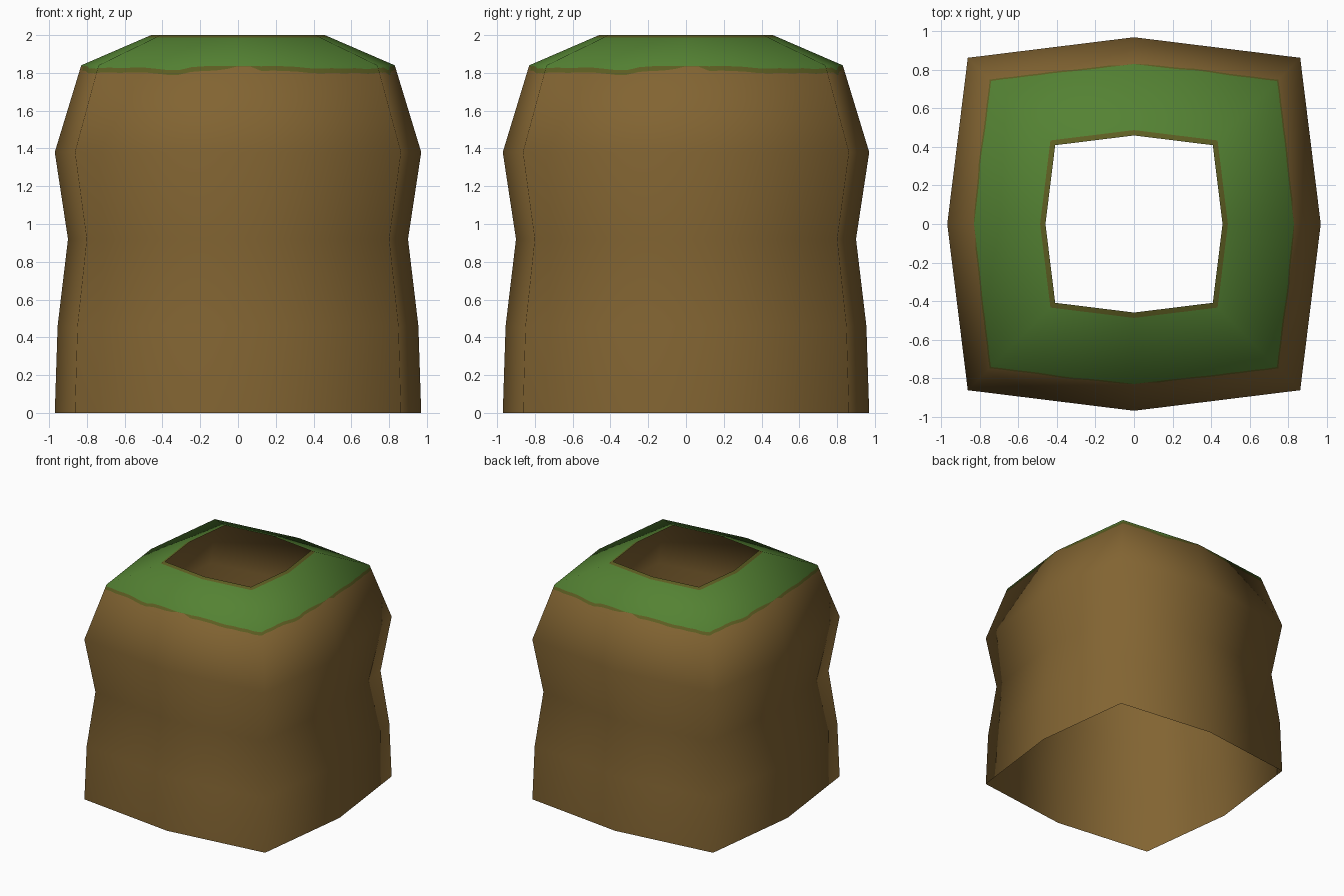
import bpy, bmesh
from mathutils import Vector

if "Cube" in bpy.data.objects:
    bpy.data.objects.remove(bpy.data.objects["Cube"])

# Silhouette profile (height, half width) of the eight-sided shell
PROFILE = [(0, .97), (.46, .955), (.92, .90), (1.38, .97), (1.84, .83), (2.0, .46)]
CORNER = .89          # corner position relative to the half width
STEPS = 12            # fine columns per coarse segment

# Ragged lower edge of the grass along one side, left to right
RAGGED = [1.80, 1.803, 1.80, 1.803, 1.803, 1.797, 1.79, 1.79, 1.805, 1.81, 1.812, 1.82,
          1.835, 1.835, 1.81, 1.812, 1.81, 1.807, 1.80, 1.797, 1.80, 1.797, 1.80, 1.795]


def make_material(name, srgb):
    mat = bpy.data.materials.new(name)
    mat.diffuse_color = [((c / 255 + .055) / 1.055) ** 2.4 for c in srgb] + [1]
    mat.use_nodes = True
    mat.node_tree.nodes["Principled BSDF"].inputs["Base Color"].default_value = mat.diffuse_color
    return mat


def ring_direction(i):
    x, y = (-CORNER, -CORNER) if i % 2 == 0 else (0, -1)
    for _ in range((i % 8) // 2):
        x, y = -y, x
    return x, y


# Coarse shell, used for its smooth normals
bm = bmesh.new()
coarse = []
for z, r in PROFILE:
    dirs = [ring_direction(i) for i in range(8)]
    coarse.append([bm.verts.new((x * r, y * r, z)) for x, y in dirs])
for low, high in zip(coarse, coarse[1:]):
    for i in range(8):
        j = (i + 1) % 8
        bm.faces.new((low[i], low[j], high[j], high[i]))
bm.normal_update()
points = [[v.co.copy() for v in ring] for ring in coarse]
normals = [[v.normal.copy() for v in ring] for ring in coarse]
bm.free()


def sample(grid, z, column):
    """Interpolate a coarse grid at a height and a fine column."""
    k = max(n for n in range(len(PROFILE) - 1) if PROFILE[n][0] <= z)
    t = (z - PROFILE[k][0]) / (PROFILE[k + 1][0] - PROFILE[k][0])
    i, s = column // STEPS % 8, column % STEPS / STEPS
    j = (i + 1) % 8
    return grid[k][i].lerp(grid[k][j], s).lerp(grid[k + 1][i].lerp(grid[k + 1][j], s), t)


# Fine shell with rows following the ragged grass edge
columns = 8 * STEPS
verts, vert_normals, faces, colours = [], [], [], []
for c in range(columns):
    edge = RAGGED[c % len(RAGGED)]
    grass = min(edge + .025, 1.837)
    for z in (0, .46, .92, 1.38, edge, grass, 1.84, 1.988, 2.0):
        verts.append(sample(points, z, c))
        vert_normals.append(sample(normals, z, c).normalized())
ROW_COLOUR = [0, 0, 0, 0, 1, 2, 2, 1]   # soil, olive edge, grass, olive rim
rows = len(ROW_COLOUR) + 1
for c in range(columns):
    a, b = c * rows, (c + 1) % columns * rows
    for k, colour in enumerate(ROW_COLOUR):
        faces.append((a + k, b + k, b + k + 1, a + k + 1))
        colours.append(colour)

mesh = bpy.data.meshes.new("earth_shell")
mesh.from_pydata(verts, [], faces)
for mat in (make_material("soil brown", (130, 100, 50)),
            make_material("olive edge", (94, 94, 34)),
            make_material("grass green", (84, 130, 51))):
    mesh.materials.append(mat)
for poly, colour in zip(mesh.polygons, colours):
    poly.material_index = colour
    poly.use_smooth = True
mesh.update()
mesh.normals_split_custom_set_from_vertices([tuple(n) for n in vert_normals])
shell = bpy.data.objects.new("earth_shell", mesh)
bpy.context.collection.objects.link(shell)
